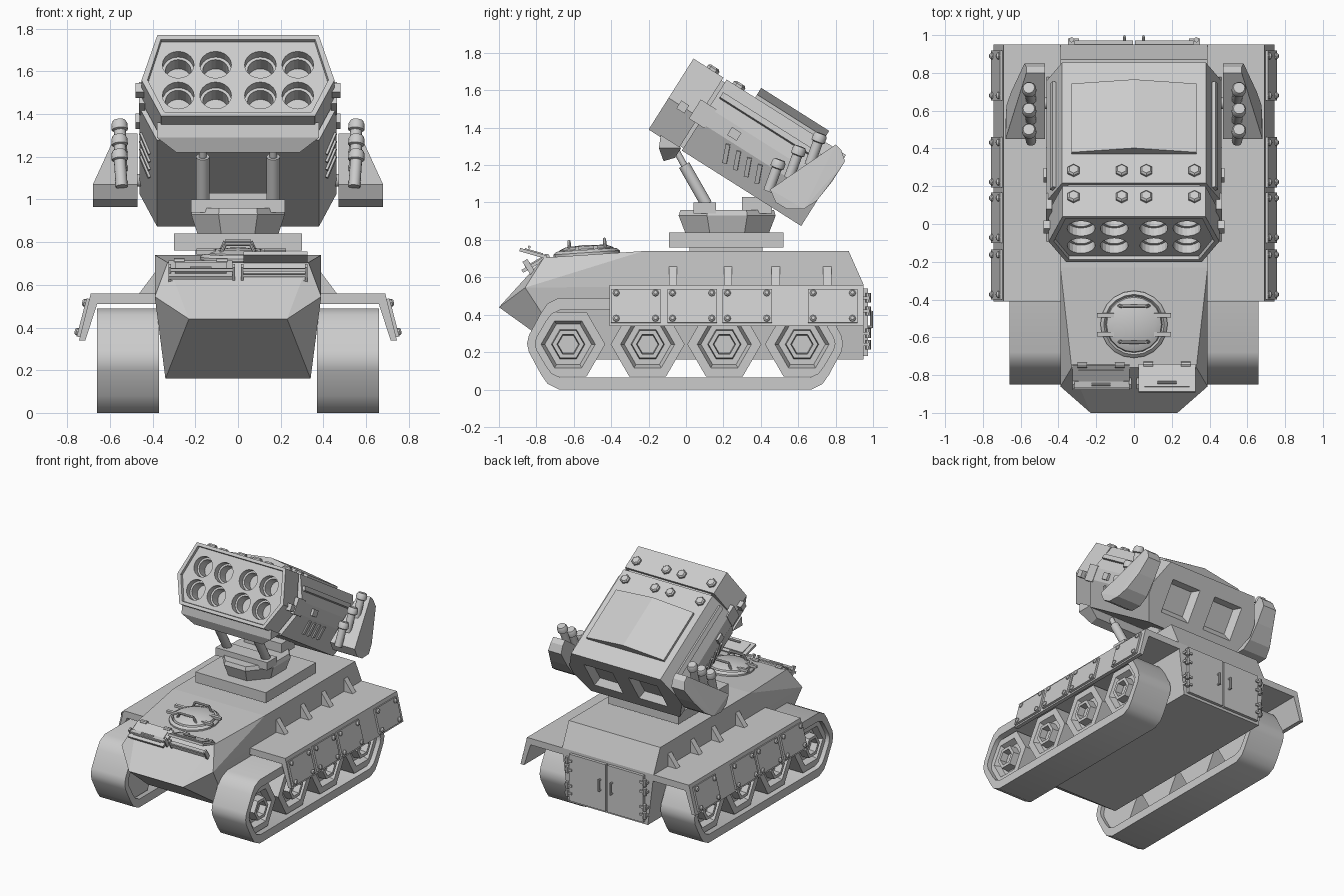
import bpy, bmesh
from math import pi, cos, sin, radians
from mathutils import Matrix, Vector

if "Cube" in bpy.data.objects:
    bpy.data.objects.remove(bpy.data.objects["Cube"])

I = Matrix.Identity(4)
YZ = Matrix(((0, 0, 1, 0), (1, 0, 0, 0), (0, 1, 0, 0), (0, 0, 0, 1)))   # outline in yz, extruded on x
XZ = Matrix(((1, 0, 0, 0), (0, 0, 1, 0), (0, 1, 0, 0), (0, 0, 0, 1)))   # outline in xz, extruded on y
T = Matrix.Translation
def R(deg, ax): return Matrix.Rotation(radians(deg), 4, ax)
L = T((0, -.2, 1.39)) @ R(-32.3, 'X')      # launcher frame: x, back along tube, up

def box(bm, lo, hi, M=I):
    lo, hi = Vector(lo), Vector(hi)
    S = Matrix.Diagonal((*(hi - lo), 1))
    bmesh.ops.create_cube(bm, size=1, matrix=M @ T((lo + hi) / 2) @ S)

def cbox(bm, size, M):
    s = Vector(size) / 2
    box(bm, -s, s, M)

def lathe(bm, prof, M=I, n=16, phase=0):
    rings = []
    for r, h in prof:
        if r == 0:
            rings.append([bm.verts.new(M @ Vector((0, 0, h)))] * n)
        else:
            rings.append([bm.verts.new(M @ Vector((r * cos(phase + 2 * pi * i / n),
                          r * sin(phase + 2 * pi * i / n), h))) for i in range(n)])
    for a, b in zip(rings, rings[1:]):
        for i in range(n):
            j = (i + 1) % n
            bm.faces.new(list(dict.fromkeys((a[i], a[j], b[j], b[i]))))

def rod(bm, p, q, r, n=12):
    p, q = Vector(p), Vector(q)
    d = q - p
    M = T(p) @ d.to_track_quat('Z', 'Y').to_matrix().to_4x4()
    lathe(bm, [(0, 0), (r, 0), (r, d.length), (0, d.length)], M, n)

def prism(bm, pts, h0, h1, M):
    a = [bm.verts.new(M @ Vector((*p, h0))) for p in pts]
    b = [bm.verts.new(M @ Vector((*p, h1))) for p in pts]
    n = len(pts)
    for i in range(n):
        bm.faces.new((a[i], a[(i + 1) % n], b[(i + 1) % n], b[i]))
    bm.faces.new(b)
    return bm.faces.new(a)

def hull(bm, pts, M=I):
    vs = [bm.verts.new(M @ Vector(p)) for p in pts]
    bmesh.ops.convex_hull(bm, input=vs)
    bmesh.ops.dissolve_limit(bm, angle_limit=.02, verts=bm.verts[:], edges=bm.edges[:])

def sym(pts): return [(s * x, y, z) for x, y, z in pts for s in (1, -1)]

def part(name, bm, mirror=False, smooth=False):
    bmesh.ops.recalc_face_normals(bm, faces=bm.faces[:])
    me = bpy.data.meshes.new(name)
    bm.to_mesh(me)
    bm.free()
    ob = bpy.data.objects.new(name, me)
    bpy.context.collection.objects.link(ob)
    if smooth:
        bpy.ops.object.select_all(action='DESELECT')
        bpy.context.view_layer.objects.active = ob
        ob.select_set(True)
        bpy.ops.object.shade_smooth_by_angle(angle=radians(36))
    if mirror:
        ob.modifiers.new("mirror", 'MIRROR')
    return ob

def cut(ob, cutter):
    m = ob.modifiers.new("cut", 'BOOLEAN')
    m.object, m.operation, m.solver = cutter, 'DIFFERENCE', 'EXACT'
    cutter.hide_render = True
    cutter.hide_set(True)

# hull
bm = bmesh.new()
hull(bm, sym([(.39, -.23, .74), (.39, .87, .74), (.39, .95, .56), (.33, -.76, .705), (.39, -.86, .545),
              (.23, -1, .44), (.34, -.61, .16), (.34, .95, .16)]))
part("hull", bm)

# fenders with sloped skirts, and gussets
bm = bmesh.new()
prism(bm, [(.37, .56), (.69, .56), (.745, .34), (.715, .34), (.66, .51), (.37, .51)], -.41, .95, XZ)
for y in (-.07, .225, .48, .755):
    prism(bm, [(.38, .67), (.38, .55), (.47, .55)], y - .022, y + .022, XZ)
part("fender", bm, True)

# bolted skirt plates
bm = bmesh.new()
for y in (-.268, .033, .327, .785):
    M = T((.722, y, .445)) @ R(-14.5, 'Y')
    cbox(bm, (.022, .265, .185), M)
    for sy in (-.105, .105):
        for sz in (-.07, .07):
            lathe(bm, [(.018, 0), (.018, .018), (.01, .026), (0, .026)], M @ T((0, sy, sz)) @ R(90, 'Y'), 8)
part("skirt_plates", bm, True)

# track belts
end = [(-.05, -.245), (-.11, -.215), (-.145, -.165), (-.21, -.045), (-.22, 0)]
end += [(y, -z) for y, z in end[-2::-1]]
bm = bmesh.new()
loops = []
for ky, kz in ((1, 1), (.8, .74)):
    loop = [(-.63 + y * ky, .245 + z * kz) for y, z in end] + [(.62 - y * ky, .245 + z * kz) for y, z in end[::-1]]
    for x in (.37, .66):
        loops.append([bm.verts.new((x, y, z)) for y, z in loop])
for a, b in ((0, 1), (1, 3), (3, 2), (2, 0)):
    for i in range(len(loops[0])):
        j = (i + 1) % len(loops[0])
        bm.faces.new((loops[a][i], loops[a][j], loops[b][j], loops[b][i]))
part("track_belt", bm, True, True)

# hexagonal road wheels
bm = bmesh.new()
for y in (-.63, -.205, .205, .62):
    lathe(bm, [(0, .40), (.198, .40), (.198, .625), (.145, .625), (.125, .58), (.09, .58), (.085, .64),
               (.06, .64), (.055, .59), (0, .59)], T((0, y, .242)) @ R(90, 'Y'), 6, pi / 6)
part("road_wheels", bm, True)

# rear doors with hinges and handles
bm = bmesh.new()
box(bm, (.006, .94, .18), (.315, .972, .54))
for z in (.24, .30, .42, .49):
    box(bm, (.29, .95, z - .008), (.35, .982, z + .008))
    rod(bm, (.33, .975, z - .025), (.33, .975, z + .025), .014, 8)
rod(bm, (.05, .992, .33), (.05, .992, .42), .008, 8)
for z in (.335, .415):
    rod(bm, (.05, .96, z), (.05, .992, z), .008, 8)
part("rear_doors", bm, True)

# crew hatch
D = T((0, -.53, .712)) @ R(3.8, 'X')
bm = bmesh.new()
lathe(bm, [(0, -.01), (.178, -.01), (.178, .02), (.16, .035), (.15, .022), (.145, .04), (.11, .055), (0, .062)], D, 20)
part("crew_hatch", bm, smooth=True)
bm = bmesh.new()
for y in (-.05, .05):
    for s in (-1, 1):
        cbox(bm, (.09, .022, .02), D @ T((s * .15, y, .045)))
for y in (-.09, .1):
    p = [D @ Vector(q) for q in ((-.08, y, .04), (-.06, y, .085), (.06, y, .085), (.08, y, .04))]
    for a, b in zip(p, p[1:]):
        rod(bm, a, b, .009, 8)
part("hatch_handles", bm)

# front vision ports: louvres, frame and flaps
bm = bmesh.new()
G = T((.17, -.815, .625)) @ R(32, 'X')
for x in (-.15, .15):
    cbox(bm, (.012, .03, .16), G @ T((x, -.005, 0)))
for i in range(5):
    cbox(bm, (.29, .035, .012), G @ T((0, -.005, -.07 + i * .032)) @ R(-25, 'X'))
part("vision_louvres", bm, True)
bm = bmesh.new()
for x, rot in ((-.175, 30), (.175, -16)):
    F = T((x, -.745, .706)) @ R(rot, 'X')
    box(bm, (-.15, -.15, -.008), (.15, 0, .01), F)
    box(bm, (-.12, -.125, .01), (.12, -.025, .016), F)
    rod(bm, F @ Vector((-.05, -.105, .028)), F @ Vector((.05, -.105, .028)), .008, 8)
    for s in (-.1, .1):
        rod(bm, F @ Vector((s - .025, 0, .005)), F @ Vector((s + .025, 0, .005)), .015, 8)
part("vision_flaps", bm)

# turntable and pedestal
bm = bmesh.new()
box(bm, (-.2, .02, .73), (.2, .41, .77))
box(bm, (-.3, -.09, .76), (.3, .52, .84))
part("turntable", bm)
bm = bmesh.new()
lathe(bm, [(0, .83), (.92, .83), (1.08, .93), (1.04, .96), (0, .96)],
      T((0, .22, 0)) @ Matrix.Diagonal((.22, .26, 1, 1)), 8, pi / 8)
box(bm, (-.22, .04, .94), (.22, .16, 1.0))
box(bm, (-.16, .3, .94), (.16, .46, 1.03))
part("pedestal", bm)

# lifting pistons
bm = bmesh.new()
rod(bm, (.165, .11, .99), (.165, -.01, 1.2), .032, 14)
rod(bm, (.165, -.01, 1.2), (.165, -.07, 1.31), .018, 14)
part("lift_piston", bm, True, True)

# launcher collar with stepped tube openings
half = [(.36, 0), (.452, .2), (.378, .449)]
bm = bmesh.new()
front = prism(bm, half + [(-x, z) for x, z in half[::-1]], 0, .19, L @ XZ)
bmesh.ops.recalc_face_normals(bm, faces=bm.faces[:])
bmesh.ops.inset_region(bm, faces=[front], thickness=.028)
bmesh.ops.inset_region(bm, faces=[front], thickness=.004, depth=-.02)
collar = part("launcher_collar", bm)
bm = bmesh.new()
for x in (-.28, -.105, .105, .28):
    for z in (.128, .298):
        lathe(bm, [(0, -.03), (.074, -.03), (.074, .07), (.06, .07), (.06, .15), (0, .15)],
              L @ T((x, 0, z)) @ R(-90, 'X'), 20)
cut(collar, part("tube_cutter", bm))

# launcher body with rear exhaust recesses
half = [(.38, 0), (.462, .18), (.462, .27), (.38, .449)]
bm = bmesh.new()
prism(bm, half + [(-x, z) for x, z in half[::-1]], .21, .965, L @ XZ)
body = part("launcher_body", bm)
bm = bmesh.new()
for s in (-1, 1):
    lathe(bm, [(0, -.05), (.13, -.05), (.19, .02), (0, .02)],
          L @ T((s * .19, .965, .22)) @ R(-90, 'X'), 4, pi / 4)
cut(body, part("exhaust_cutter", bm))

# neck, chin and ridged roof panel
bm = bmesh.new()
box(bm, (-.35, .17, .015), (.35, .23, .43), L)
part("launcher_neck", bm)
bm = bmesh.new()
hull(bm, sym([(.38, .07, .01), (.38, .2, .01), (.38, .1, -.055), (.29, .158, -.1), (.29, .2, -.052)]), L)
part("launcher_chin", bm)
bm = bmesh.new()
prism(bm, [(-.33, .44), (.33, .44), (.33, .468), (0, .51), (-.33, .468)], .39, .82, L @ XZ)
part("roof_panel", bm)

# roof bolts
bm = bmesh.new()
for x in (.065, .32):
    for y in (.12, .284):
        lathe(bm, [(.036, .44), (.036, .462), (.026, .472), (0, .472)], L @ T((x, y, 0)), 6, pi / 6)
part("roof_bolts", bm, True)

# side vents, rails and lugs
bm = bmesh.new()
for i in range(4):
    cbox(bm, (.022, .024, .11), L @ T((.432, .42 + i * .068, .115)) @ R(24, 'Y') @ R(20, 'X'))
cbox(bm, (.03, .66, .035), L @ T((.425, .56, .36)) @ R(-24, 'Y'))
cbox(bm, (.03, .1, .12), L @ T((.45, .2, .225)))
cbox(bm, (.05, .05, .05), L @ T((.455, .09, .2)))
cbox(bm, (.05, .06, .05), L @ T((.455, .4, .225)))
part("side_details", bm, True)

# smoke launcher pods
bm = bmesh.new()
outline = [(.45, 1.07, .68), (.48, 1.0, .68), (.54, .965, .68), (.63, .965, .675), (.70, 1.01, .65),
           (.78, 1.11, .61), (.85, 1.22, .58), (.83, 1.28, .57), (.80, 1.31, .57)]
hull(bm, [(x, y, z) for y, z, xo in outline for x in (.47, xo)])
part("smoke_pod", bm, True)
bm = bmesh.new()
rod(bm, (.38, .64, 1.09), (.5, .64, 1.09), .03)
part("pod_axle", bm, True, True)
bm = bmesh.new()
for y, z in ((.44, 1.06), (.55, 1.13), (.66, 1.2)):
    M = T((.545, y, z)) @ R(4, 'Y') @ R(-20, 'X')
    lathe(bm, [(0, 0), (.028, 0), (.028, .13), (.038, .135), (.038, .165), (.03, .18), (0, .18)], M, 14)
part("smoke_tubes", bm, True, True)
